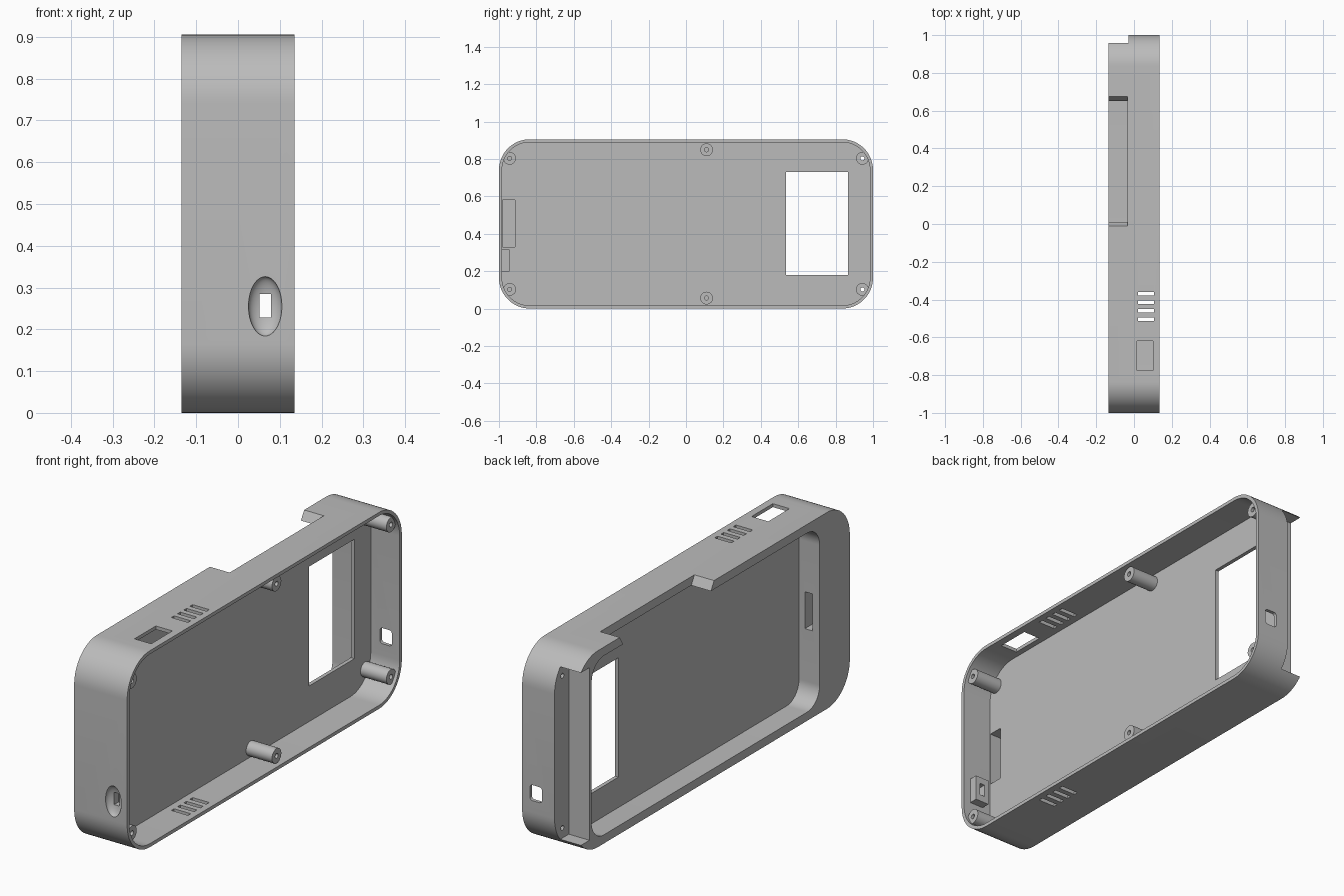
import bpy
import bmesh
from math import cos, sin, pi
from mathutils import Matrix, Vector

cube = bpy.data.objects.get("Cube")
if cube:
    bpy.data.objects.remove(cube, do_unlink=True)

grey = bpy.data.materials.new("plain grey")
grey.use_nodes = True
grey.diffuse_color = (0.5, 0.5, 0.5, 1)
grey.node_tree.nodes["Principled BSDF"].inputs["Base Color"].default_value = (0.5, 0.5, 0.5, 1)


def finish(bm, name):
    bmesh.ops.recalc_face_normals(bm, faces=bm.faces)
    mesh = bpy.data.meshes.new(name)
    bm.to_mesh(mesh)
    bm.free()
    mesh.materials.append(grey)
    obj = bpy.data.objects.new(name, mesh)
    bpy.context.collection.objects.link(obj)
    return obj


def extrude(name, points, vector):
    bm = bmesh.new()
    face = bm.faces.new([bm.verts.new(p) for p in points])
    out = bmesh.ops.extrude_face_region(bm, geom=[face])
    verts = [v for v in out["geom"] if isinstance(v, bmesh.types.BMVert)]
    bmesh.ops.translate(bm, verts=verts, vec=Vector(vector))
    return finish(bm, name)


def rounded(name, x, y, z, r, steps=16):
    """Rounded rectangle in the YZ plane, extruded along X."""
    corners = [(y[1] - r, z[1] - r), (y[0] + r, z[1] - r),
               (y[0] + r, z[0] + r), (y[1] - r, z[0] + r)]
    points = []
    for i, (cy, cz) in enumerate(corners):
        for k in range(steps + 1):
            a = (i + k / steps) * pi / 2
            points.append((x[0], cy + r * cos(a), cz + r * sin(a)))
    return extrude(name, points, (x[1] - x[0], 0, 0))


def box(name, x, y, z):
    points = [(x[0], y[0], z[0]), (x[0], y[1], z[0]), (x[0], y[1], z[1]), (x[0], y[0], z[1])]
    return extrude(name, points, (x[1] - x[0], 0, 0))


def rod(name, x, y, z, r):
    points = [(x[0], y + r * cos(i * pi / 12), z + r * sin(i * pi / 12)) for i in range(24)]
    return extrude(name, points, (x[1] - x[0], 0, 0))


def combine(target, tool, operation="DIFFERENCE"):
    mod = target.modifiers.new("combine", "BOOLEAN")
    mod.operation = operation
    mod.solver = "EXACT"
    mod.object = tool
    bpy.context.view_layer.objects.active = target
    bpy.ops.object.modifier_apply(modifier=mod.name)
    bpy.data.objects.remove(tool, do_unlink=True)


HALF, TOP = 0.135, 0.905
FLOOR, BACK = -0.012, -0.03      # two faces of the dividing plate

# Shell, with the open cavity on the left side
case = rounded("case_shell", (-HALF, HALF), (-1, 1), (0, TOP), 0.165)
combine(case, rounded("cavity", (FLOOR, 0.3), (-0.984, 0.984), (0.016, TOP - 0.016), 0.149))

# Screw posts
posts = [(y, z) for y in (-0.943, 0.943) for z in (0.102, TOP - 0.102)]
posts += [(0.11, 0.056), (0.11, TOP - 0.056)]
for y, z in posts:
    combine(case, rod("post", (FLOOR - 0.008, 0.12), y, z, 0.034), "UNION")

# Port housing inside the front wall
combine(case, box("port_housing", (0.03, 0.1), (-0.992, -0.945), (0.197, 0.315)), "UNION")

# Device recess on the right side, and the relief behind it
combine(case, rounded("recess", (-0.3, BACK), (-0.78, 0.88), (0.04, TOP - 0.04), 0.09))
combine(case, box("end_relief", (-0.3, BACK), (0.896, 1.2), (0.055, TOP - 0.055)))

# Camera window through the plate
combine(case, box("window", (-0.1, 0.05), (0.535, 0.865), (0.18, 0.73)))

# Sloped button notch in the top edge
notch = [(-0.3, -0.012, TOP + 0.001), (-0.3, 0.675, TOP + 0.001),
         (-0.3, 0.642, 0.85), (-0.3, 0.02, 0.85)]
combine(case, extrude("notch", notch, (0.265, 0, 0)))

# Vents through top and bottom
for i in range(4):
    y = -0.504 + i * 0.045
    combine(case, box("vent", (0.02, 0.105), (y - 0.01, y + 0.01), (-0.1, 1.1)))

# Switch opening in the top
combine(case, box("switch_opening", (0.015, 0.1), (-0.775, -0.62), (0.8, 1.1)))

# Connector pocket in the plate, with its passage to the recess
combine(case, box("pocket", (-0.105, 0.01), (-0.982, -0.915), (0.33, 0.58)))
combine(case, box("passage", (-0.1, -0.06), (-0.95, -0.7), (0.37, 0.54)))

# Dished port in the front wall
bm = bmesh.new()
bmesh.ops.create_uvsphere(bm, u_segments=40, v_segments=24, radius=1,
                          matrix=Matrix.Translation((0.065, -1, 0.255))
                          @ Matrix.Diagonal((0.04, 0.026, 0.071, 1)))
combine(case, finish(bm, "dish"))
combine(case, box("port", (0.052, 0.079), (-1.1, -0.9), (0.228, 0.285)))

# Rounded opening in the back wall
hole = [(0.065 + sx * 0.017 + 0.014 * cos(a), 0.9, 0.255 + sz * 0.022 + 0.014 * sin(a))
        for sx, sz, start in ((1, 1, 0), (-1, 1, 1), (-1, -1, 2), (1, -1, 3))
        for a in [(start + k / 6) * pi / 2 for k in range(7)]]
combine(case, extrude("back_opening", hole, (0, 0.2, 0)))

# Screw holes, through at the back end and blind elsewhere
for y, z in posts:
    start = -0.06 if y > 0.5 else 0.0
    combine(case, rod("screw_hole", (start, 0.2), y, z, 0.011))

# Smooth shading with sharp edges kept
bpy.ops.object.select_all(action="DESELECT")
case.select_set(True)
bpy.context.view_layer.objects.active = case
bpy.ops.object.shade_smooth_by_angle(angle=pi / 6)
